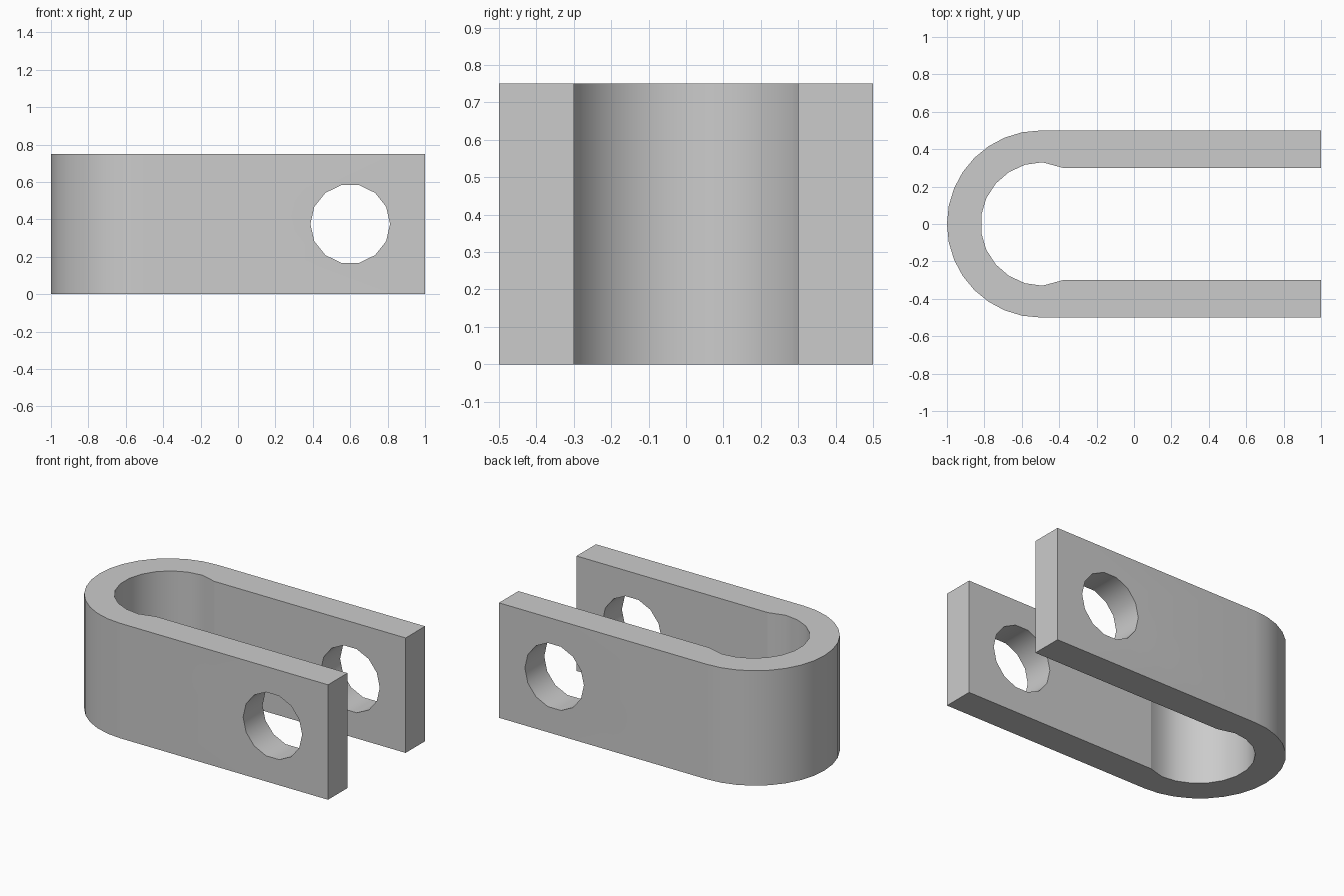
import bpy
import bmesh
from math import cos, sin, pi, radians

cube = bpy.data.objects.get("Cube")
if cube:
    bpy.data.objects.remove(cube, do_unlink=True)

HEIGHT = 0.75
JOIN_X = -0.38   # where the round pocket meets the straight slot

steel = bpy.data.materials.new("light grey")
steel.use_nodes = True
grey = (0.6, 0.6, 0.6, 1)
steel.diffuse_color = grey
steel.node_tree.nodes["Principled BSDF"].inputs["Base Color"].default_value = grey


def arc(cx, radius, steps):
    """Half circle from +y round the -x side to -y."""
    angles = [pi / 2 + pi * i / steps for i in range(steps + 1)]
    return [(cx + radius * cos(a), radius * sin(a)) for a in angles]


# U-shaped profile: outer bend, then back along the slot and pocket
outer = [(1, 0.5)] + arc(-0.5, 0.5, 16) + [(1, -0.5)]
pocket = [(JOIN_X, 0.3)] + arc(-0.49, 0.33, 11) + [(JOIN_X, -0.3)]
inner = [(1, 0.3)] + pocket + [(1, -0.3)]
profile = outer + inner[::-1]

# Extrude the profile into the clevis body
bm = bmesh.new()
base = bm.faces.new([bm.verts.new((x, y, 0)) for x, y in profile])
ext = bmesh.ops.extrude_face_region(bm, geom=[base])
top = [v for v in ext["geom"] if isinstance(v, bmesh.types.BMVert)]
bmesh.ops.translate(bm, verts=top, vec=(0, 0, HEIGHT))
bmesh.ops.recalc_face_normals(bm, faces=bm.faces)
mesh = bpy.data.meshes.new("clevis_body")
bm.to_mesh(mesh)
bm.free()
body = bpy.data.objects.new("clevis_body", mesh)
bpy.context.collection.objects.link(body)
mesh.materials.append(steel)

# Pin hole through both arms
bpy.ops.mesh.primitive_cylinder_add(
    vertices=14, radius=0.213, depth=2,
    location=(0.6, 0, HEIGHT / 2), rotation=(pi / 2, pi / 2, 0))
cutter = bpy.context.object
cutter.name = "pin_hole_cutter"
cutter.hide_render = True
cutter.data.materials.append(steel)

bpy.ops.object.select_all(action="DESELECT")
body.select_set(True)
bpy.context.view_layer.objects.active = body
cut = body.modifiers.new("pin_hole", "BOOLEAN")
cut.operation = "DIFFERENCE"
cut.solver = "EXACT"
cut.object = cutter
bpy.ops.object.modifier_apply(modifier=cut.name)
bpy.data.objects.remove(cutter, do_unlink=True)

# Smooth bends, with a crisp line where pocket and slot meet
bpy.ops.object.shade_smooth_by_angle(angle=radians(30))
for edge in body.data.edges:
    if all(abs(body.data.vertices[i].co.x - JOIN_X) < 0.001 for i in edge.vertices):
        edge.use_edge_sharp = True
